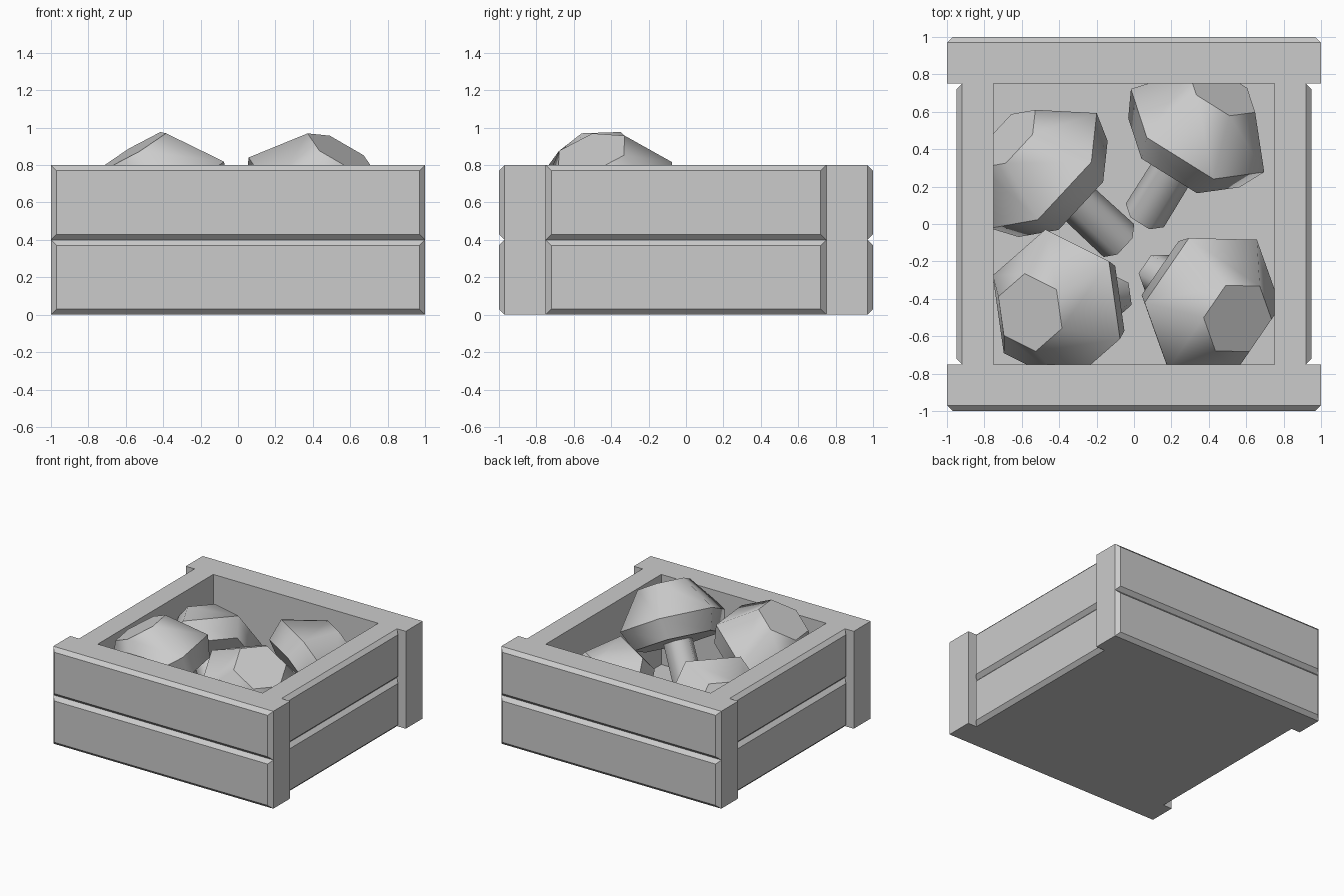
import bpy, bmesh, math
from mathutils import Vector, Matrix

cube = bpy.data.objects.get("Cube")
if cube:
    bpy.data.objects.remove(cube, do_unlink=True)

GREY = (0.6, 0.6, 0.6, 1.0)
mat = bpy.data.materials.new("plain_grey")
mat.use_nodes = True
mat.diffuse_color = GREY
bsdf = next(n for n in mat.node_tree.nodes if n.type == 'BSDF_PRINCIPLED')
bsdf.inputs["Base Color"].default_value = GREY


def finish(name, bm):
    bmesh.ops.recalc_face_normals(bm, faces=bm.faces)
    mesh = bpy.data.meshes.new(name)
    bm.to_mesh(mesh)
    bm.free()
    mesh.materials.append(mat)
    obj = bpy.data.objects.new(name, mesh)
    bpy.context.collection.objects.link(obj)
    return obj


def bridge(bm, a, b, smooth=False):
    n = len(a)
    for i in range(n):
        f = bm.faces.new((a[i], a[(i + 1) % n], b[(i + 1) % n], b[i]))
        f.smooth = smooth


def plank(name, half, inner, outer, z0, z1, angle, bevel=0.03):
    """Board along x whose outer (-y) face is chamfered, turned about z."""
    bm = bmesh.new()

    def loop(y, inset):
        h, lo, hi = half - inset, z0 + inset, z1 - inset
        return [bm.verts.new((x, y, z)) for x, z in ((-h, lo), (h, lo), (h, hi), (-h, hi))]

    back, shoulder, front = loop(-inner, 0), loop(bevel - outer, 0), loop(-outer, bevel)
    bridge(bm, back, shoulder)
    bridge(bm, shoulder, front)
    bm.faces.new(back)
    bm.faces.new(front)
    bm.transform(Matrix.Rotation(math.radians(angle), 4, 'Z'))
    return finish(name, bm)


# Crate walls: two courses of planks, long ones front and back, recessed ones at the sides
WALLS = (("front", 1.0, 1.0, 0), ("left", 0.75, 0.95, 90),
         ("back", 1.0, 1.0, 180), ("right", 0.75, 0.95, 270))
for side, half, outer, angle in WALLS:
    for course, z0 in (("lower", 0.0), ("upper", 0.4)):
        plank(f"{side}_{course}_plank", half, 0.75, outer, z0, z0 + 0.4, angle)

# Crate floor
bm = bmesh.new()
bmesh.ops.create_cube(bm, size=1, matrix=Matrix.Translation((0, 0, 0.03))
                      @ Matrix.Diagonal((1.5, 1.5, 0.06, 1)))
finish("crate_floor", bm)


def lathe(name, profile, frame, sides=6):
    """Six-sided turned part: sides shade smoothly, rings and end caps stay sharp."""
    bm = bmesh.new()
    rings = []
    for r, z in profile:
        rings.append([bm.verts.new((r * math.cos(math.tau * i / sides),
                                    r * math.sin(math.tau * i / sides), z))
                      for i in range(sides)])
    for a, b in zip(rings, rings[1:]):
        bridge(bm, a, b, True)
    bm.faces.new(rings[0])
    bm.faces.new(rings[-1])
    for e in bm.edges:
        if abs(e.verts[0].co.z - e.verts[1].co.z) < 1e-5:
            e.smooth = False
    bm.transform(frame)
    return finish(name, bm)


CAP = ((0.21, 0.28), (0.42, 0.0), (0.35, -0.16))
STEM = ((0.115, -0.1), (0.12, -0.61))


def mushroom(name, centre, axis, corner):
    """Centre of the widest ring, cap direction, and plan direction of one corner."""
    n = Vector(axis).normalized()
    p = Vector((corner[0], corner[1], -(corner[0] * n.x + corner[1] * n.y) / n.z)).normalized()
    frame = Matrix((p, n.cross(p), n)).transposed().to_4x4()
    frame.translation = centre
    lathe(name + "_cap", CAP, frame)
    lathe(name + "_stem", STEM, frame)


# Four mushrooms lying in the crate
mushroom("back_right_mushroom", (-0.485, 0.285, 0.43), (-0.66, 0.61, 0.43), (0.65, 0.70))
mushroom("back_left_mushroom", (0.34, 0.50, 0.44), (0.46, 0.74, 0.48), (0.85, -0.53))
mushroom("front_right_mushroom", (-0.415, -0.445, 0.64), (-0.50, -0.10, 0.86), (-0.03, 0.21))
mushroom("front_left_mushroom", (0.42, -0.43, 0.63), (0.48, -0.27, 0.84), (0.12, 0.175))
